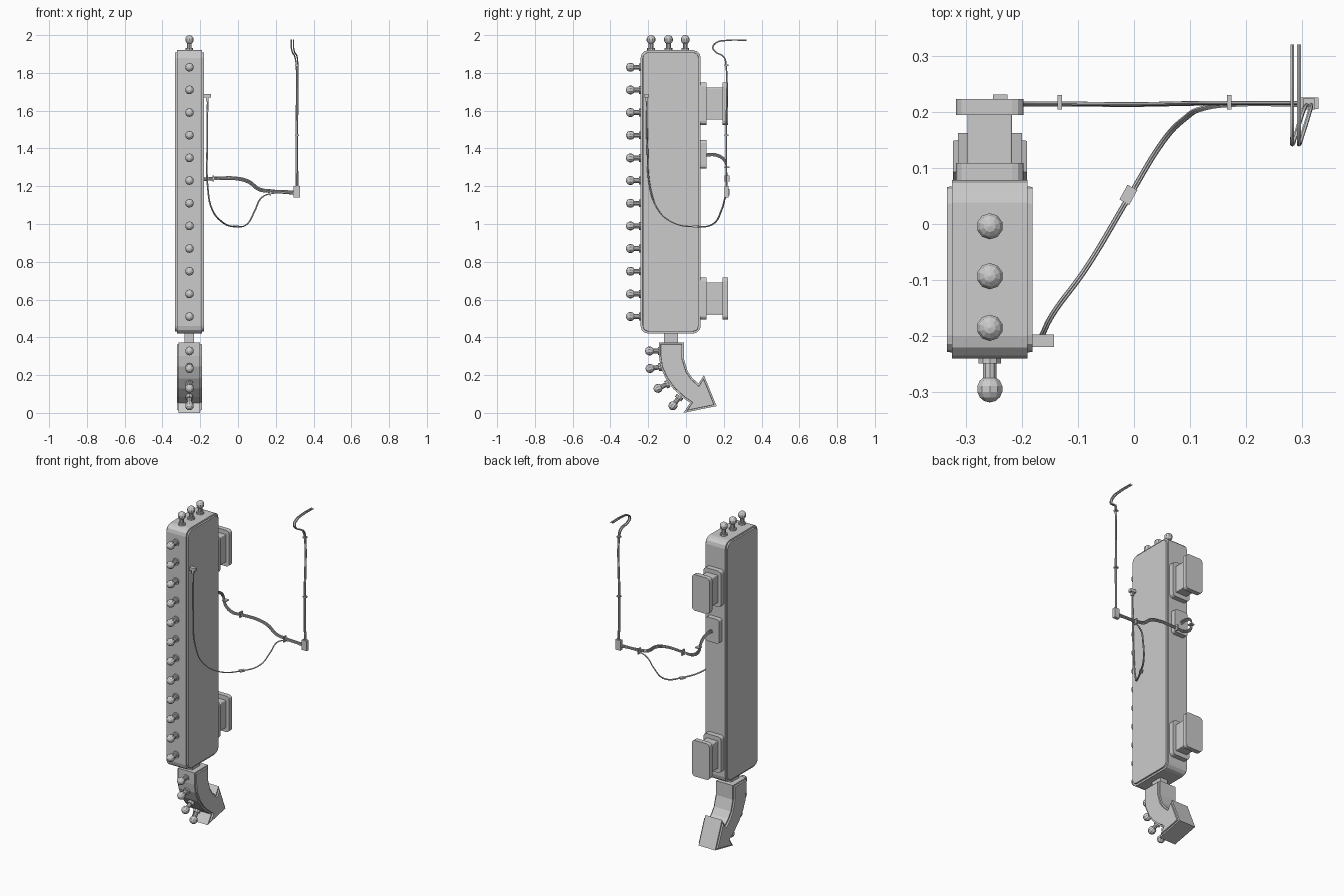
import bpy, bmesh
from math import cos, sin, pi
from mathutils import Vector, Matrix

if "Cube" in bpy.data.objects:
    bpy.data.objects.remove(bpy.data.objects["Cube"])

CX = -0.257  # sign centre line in x


def link(name, bm):
    bmesh.ops.recalc_face_normals(bm, faces=bm.faces)
    me = bpy.data.meshes.new(name)
    bm.to_mesh(me)
    bm.free()
    ob = bpy.data.objects.new(name, me)
    bpy.context.collection.objects.link(ob)
    return ob


def rounded(u0, u1, v0, v1, r, seg=3):
    pts = []
    for k, (u, v) in enumerate([(u1 - r, v1 - r), (u0 + r, v1 - r), (u0 + r, v0 + r), (u1 - r, v0 + r)]):
        for i in range(seg + 1):
            a = (k + i / seg) * pi / 2
            pts.append((u + r * cos(a), v + r * sin(a)))
    return pts


def prism(name, pts, axis, lo, hi, rim=0, raise_by=0):
    """Extrude a profile along x (points y,z) or y (points x,z); optional raised side panels."""
    bm = bmesh.new()
    place = (lambda t, p: (t, p[0], p[1])) if axis == 'x' else (lambda t, p: (p[0], t, p[1]))
    a = [bm.verts.new(place(lo, p)) for p in pts]
    b = [bm.verts.new(place(hi, p)) for p in pts]
    caps = [bm.faces.new(a), bm.faces.new(b)]
    n = len(pts)
    for i in range(n):
        j = (i + 1) % n
        bm.faces.new((a[i], a[j], b[j], b[i]))
    bmesh.ops.recalc_face_normals(bm, faces=bm.faces)
    if rim:
        bmesh.ops.inset_individual(bm, faces=caps, thickness=rim, use_even_offset=True)
        bmesh.ops.inset_individual(bm, faces=caps, thickness=0.001, depth=raise_by, use_even_offset=True)
    return link(name, bm)


def box(name, c, size, rot=None):
    bm = bmesh.new()
    m = Matrix.Translation(c) @ (rot or Matrix()) @ Matrix.Diagonal((*size, 1))
    bmesh.ops.create_cube(bm, size=1, matrix=m)
    return link(name, bm)


# sign cabinet
prism("sign_cabinet", rounded(-0.24, 0.078, 0.42, 1.92, 0.04), 'x', CX - 0.067, CX + 0.067, 0.011, 0.009)

# curved arrow and its joint
arrow = [(-0.143, 0.373), (-0.011, 0.373), (-0.011, 0.285), (0.009, 0.22), (0.033, 0.185), (0.066, 0.155),
         (0.095, 0.2), (0.162, 0.036), (-0.014, 0.0), (0.022, 0.053), (-0.02, 0.083), (-0.068, 0.128),
         (-0.108, 0.183), (-0.135, 0.245), (-0.143, 0.3)]
prism("arrow", arrow, 'x', CX - 0.057, CX + 0.057, 0.009, 0.009)
box("arrow_joint", (CX, -0.08, 0.397), (0.05, 0.074, 0.06))

# wall brackets and junction plate
for part, z in (("upper", 1.637), ("lower", 0.606)):
    for piece, hx, hz, y0, y1, r in (("base", 0.06, 0.112, 0.07, 0.109, 0.02),
                                     ("neck", 0.04, 0.085, 0.10, 0.20, 0.004),
                                     ("wall_plate", 0.06, 0.112, 0.194, 0.223, 0.02)):
        prism(f"{part}_bracket_{piece}", rounded(CX - hx, CX + hx, z - hz, z + hz, r), 'y', y0, y1)
prism("junction_box", rounded(CX - 0.047, CX + 0.047, 1.295, 1.445, 0.015), 'y', 0.07, 0.109)

# light bulb mesh, base at origin and pointing along z
bm = bmesh.new()
for r, z0, z1 in ((0.021, -0.008, 0.01), (0.0125, 0.005, 0.038)):
    bmesh.ops.create_cone(bm, cap_ends=True, segments=10, radius1=r, radius2=r, depth=z1 - z0,
                          matrix=Matrix.Translation((0, 0, (z0 + z1) / 2)))
bmesh.ops.create_uvsphere(bm, u_segments=10, v_segments=7, radius=0.024, matrix=Matrix.Translation((0, 0, 0.055)))
bulb_mesh = bpy.data.meshes.new("bulb")
bm.to_mesh(bulb_mesh)
bm.free()


def bulb(name, centre, out):
    ob = bpy.data.objects.new(name, bulb_mesh)
    d = Vector(out).normalized()
    ob.rotation_euler = d.to_track_quat('Z', 'Y').to_euler()
    ob.location = Vector(centre) - d * 0.055
    bpy.context.collection.objects.link(ob)


for i in range(12):
    bulb("front_bulb", (CX, -0.294, 0.51 + 0.12 * i), (0, -1, 0))
for y in (-0.185, -0.093, -0.004):
    bulb("top_bulb", (CX, y, 1.976), (0, 0, 1))
for y, z, dy, dz in ((-0.193, 0.328, -1, 0), (-0.19, 0.235, -1, -0.15),
                     (-0.148, 0.13, -0.9, -0.4), (-0.069, 0.038, -0.6, -0.8)):
    bulb("arrow_bulb", (CX, y, z), (0, dy, dz))


# cables
def cable(name, pts, r, off=(0, 0, 0)):
    cu = bpy.data.curves.new(name, 'CURVE')
    cu.dimensions = '3D'
    cu.bevel_depth = r
    cu.bevel_resolution = 1
    cu.resolution_u = 6
    cu.use_fill_caps = True
    s = cu.splines.new('BEZIER')
    s.bezier_points.add(len(pts) - 1)
    for b, p in zip(s.bezier_points, pts):
        b.co = Vector(p) + Vector(off)
        b.handle_left_type = b.handle_right_type = 'AUTO'
    ob = bpy.data.objects.new(name, cu)
    bpy.context.collection.objects.link(ob)
    bpy.ops.object.select_all(action='DESELECT')
    ob.select_set(True)
    bpy.context.view_layer.objects.active = ob
    bpy.ops.object.convert(target='MESH')
    bpy.ops.object.shade_smooth_by_angle()


feed = [(-0.255, 0.1, 1.365), (-0.255, 0.16, 1.365), (-0.25, 0.205, 1.335), (-0.235, 0.214, 1.27),
        (-0.19, 0.214, 1.24), (-0.13, 0.214, 1.241), (0.0, 0.213, 1.24), (0.06, 0.214, 1.222),
        (0.11, 0.215, 1.185), (0.17, 0.215, 1.174), (0.31, 0.215, 1.168)]
for k in (-1, 0, 1):
    cable("feed_cable", feed, 0.0035, (0.003 * k, 0.001 * k, 0.006 * k))

riser = [(0.312, 0.214, 1.18), (0.311, 0.212, 1.47), (0.312, 0.212, 1.84), (0.307, 0.2, 1.885),
         (0.293, 0.155, 1.912), (0.288, 0.142, 1.935), (0.288, 0.16, 1.96), (0.288, 0.215, 1.972),
         (0.288, 0.32, 1.973)]
for k in (-1, 1):
    cable("riser_cable", [(x + k * (0.004 if z < 1.86 else 0.006), y, z) for x, y, z in riser], 0.0038)

loop = [(-0.162, -0.207, 1.67), (-0.165, -0.203, 1.4), (-0.162, -0.19, 1.2), (-0.14, -0.15, 1.08),
        (-0.085, -0.075, 1.01), (-0.01, 0.05, 0.986), (0.05, 0.148, 1.002), (0.09, 0.19, 1.075),
        (0.12, 0.207, 1.135), (0.17, 0.214, 1.16), (0.31, 0.214, 1.158)]
cable("loop_cable", loop, 0.0032)
cable("loop_cable", loop, 0.0028, (0.003, -0.003, 0.001))

# connector, cable end box and clips
box("side_plug", (-0.164, -0.208, 1.678), (0.042, 0.023, 0.018))
box("plug_sleeve", (-0.162, -0.207, 1.662), (0.014, 0.014, 0.028))
box("cable_end_box", (0.312, 0.215, 1.17), (0.034, 0.02, 0.062))
box("loop_clip", (-0.01, 0.052, 0.986), (0.02, 0.03, 0.01), Matrix.Rotation(-0.5, 4, 'Z'))
for x, z in ((-0.132, 1.241), (0.17, 1.169)):
    box("feed_clip", (x, 0.217, z), (0.008, 0.026, 0.034))
for z in (1.47, 1.84):
    box("riser_clip", (0.312, 0.214, z), (0.022, 0.02, 0.008))
box("feed_clip", (-0.238, 0.217, 1.3), (0.026, 0.028, 0.007))
